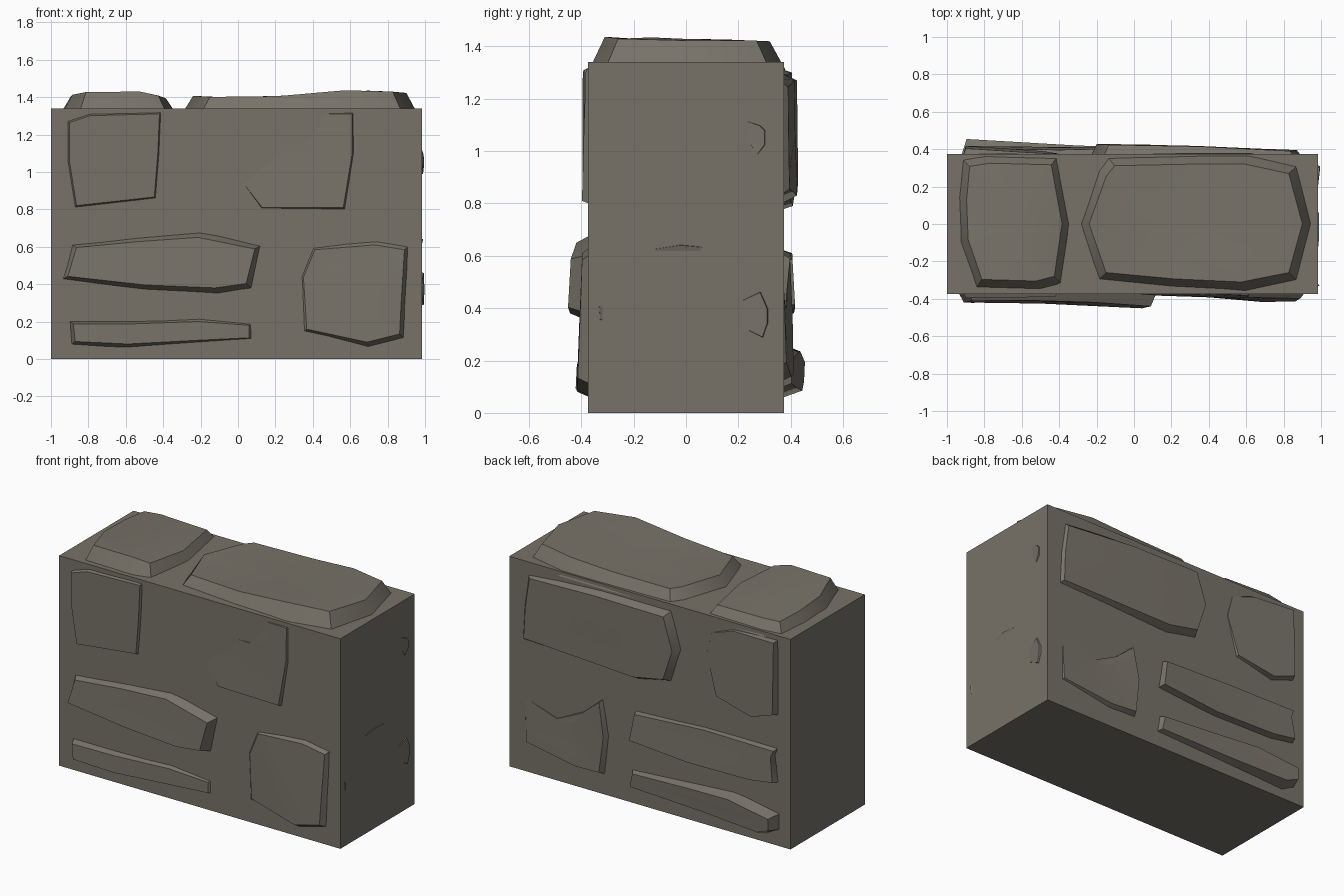
import bpy, bmesh, math

cube = bpy.data.objects.get("Cube")
if cube:
    bpy.data.objects.remove(cube)

# One plain stone colour
stone_grey = bpy.data.materials.new("stone_grey")
stone_grey.use_nodes = True
colour = (0.185, 0.17, 0.14, 1)
stone_grey.diffuse_color = colour
stone_grey.node_tree.nodes["Principled BSDF"].inputs["Base Color"].default_value = colour

LEFT, RIGHT, DEPTH, HEIGHT = -1.0, 0.985, 0.375, 1.34

# Each wall side maps (across, along, outward) to a point
SIDES = {
    "front": lambda u, v, d: (u, -DEPTH - d, v),
    "back": lambda u, v, d: (u, DEPTH + d, v),
    "top": lambda u, v, d: (u, v, HEIGHT + d),
    "end": lambda u, v, d: (RIGHT + d, u, v),
}


def finish(name, bm, smooth=True):
    bmesh.ops.recalc_face_normals(bm, faces=bm.faces[:])
    mesh = bpy.data.meshes.new(name)
    bm.to_mesh(mesh)
    bm.free()
    obj = bpy.data.objects.new(name, mesh)
    bpy.context.collection.objects.link(obj)
    mesh.materials.append(stone_grey)
    if smooth:
        bpy.ops.object.select_all(action="DESELECT")
        bpy.context.view_layer.objects.active = obj
        obj.select_set(True)
        bpy.ops.object.shade_smooth_by_angle(angle=math.radians(32))
    return obj


def stone(name, side, outline, lifts, inset=0.02):
    """Worn stone: outline on the wall, lifts = (low, high) pairs from left to right."""
    place = SIDES[side]
    us, vs = zip(*outline)
    u0, u1, v0, v1 = min(us), max(us), min(vs), max(vs)
    cu, cv = (u0 + u1) / 2, (v0 + v1) / 2

    def lift(u, v):
        s = (u - u0) / (u1 - u0) * (len(lifts) - 1)
        i = min(int(s), len(lifts) - 2)
        t, w = s - i, (v - v0) / (v1 - v0)
        low = lifts[i][0] * (1 - t) + lifts[i + 1][0] * t
        high = lifts[i][1] * (1 - t) + lifts[i + 1][1] * t
        return low * (1 - w) + high * w

    bm = bmesh.new()

    def ring(shrink, sunk=False):
        ku = max(1 - shrink / (u1 - cu), 0.1)
        kv = max(1 - shrink / (v1 - cv), 0.1)
        points = [(cu + (u - cu) * ku, cv + (v - cv) * kv) for u, v in outline]
        return [bm.verts.new(place(u, v, -0.03 if sunk else lift(u, v))) for u, v in points]

    half = min(u1 - cu, v1 - cv)
    rings = [ring(0, True), ring(inset), ring(inset + half * 0.4)]
    for a, b in zip(rings, rings[1:]):
        for i in range(len(a)):
            j = (i + 1) % len(a)
            bm.faces.new((a[i], a[j], b[j], b[i]))
    centre = bm.verts.new(place(cu, cv, lift(cu, cv)))
    last = rings[-1]
    for i in range(len(last)):
        bm.faces.new((last[i], last[(i + 1) % len(last)], centre))
    return finish(name, bm)


# Plain wall block
bm = bmesh.new()
bmesh.ops.create_cube(bm, size=1)
for v in bm.verts:
    v.co = (RIGHT if v.co.x > 0 else LEFT, math.copysign(DEPTH, v.co.y), HEIGHT if v.co.z > 0 else 0)
finish("wall_block", bm, smooth=False)

# Front stones
stone("front_upper_right_stone", "front",
      [(-.92, 1.28), (-.8, 1.32), (-.4, 1.33), (-.41, 1.1), (-.43, .85), (-.88, .8), (-.92, 1.05)],
      [(.02, .02), (.015, .015)])
stone("front_upper_left_stone", "front",
      [(-.08, 1.15), (.45, 1.15), (.48, 1.33), (.63, 1.33), (.63, 1.1), (.58, .79), (.12, .79), (0, .95)],
      [(.0, -.015), (.015, -.01), (.025, .008)])
stone("front_middle_stone", "front",
      [(-.95, .42), (-.9, .62), (-.55, .66), (-.2, .69), (.13, .61), (.08, .37), (-.1, .34), (-.5, .36)],
      [(.05, .03), (.055, .03), (.085, .06)], .04)
stone("front_lower_stone", "front",
      [(-.91, .21), (-.6, .21), (-.2, .23), (.09, .2), (.09, .1), (-.2, .08), (-.6, .05), (-.9, .07)],
      [(.05, .04), (.035, .03), (.012, .008)], .03)
stone("front_lower_left_stone", "front",
      [(.31, .45), (.38, .62), (.75, .65), (.93, .62), (.91, .3), (.9, .1), (.7, .05), (.33, .13)],
      [(.01, .0), (.045, .02), (.04, .02)], .04)

# Back stones
stone("back_upper_left_stone", "back",
      [(.87, 1.28), (.35, 1.31), (-.17, 1.31), (-.24, 1.07), (-.17, .84), (.06, .79), (.91, .82), (.9, 1.05)],
      [(.055, .05), (.045, .04), (.02, .01)], .04)
stone("back_upper_right_stone", "back",
      [(-.92, 1.32), (-.92, .83), (-.75, .77), (-.47, .83), (-.39, 1.1), (-.43, 1.25), (-.6, 1.31)],
      [(.045, .03), (.01, -.005)])
stone("back_lower_left_stone", "back",
      [(.31, .62), (.27, .38), (.3, .12), (.5, .11), (.89, .17), (.9, .48), (.65, .4), (.45, .5)],
      [(.04, .03), (.025, -.01), (.01, -.005)], .03)
stone("back_middle_stone", "back",
      [(.1, .6), (-.4, .63), (-.92, .63), (-.9, .58), (-.92, .4), (-.75, .37), (-.3, .36), (.13, .4)],
      [(.045, .03), (.035, .02), (.045, .03)])
stone("back_lower_stone", "back",
      [(.13, .22), (-.3, .25), (-.61, .27), (-.93, .21), (-.93, .1), (-.84, .05), (-.4, .07), (.15, .09)],
      [(.075, .085), (.04, .05), (.025, .03)], .035)

# Top stones
stone("top_right_stone", "top",
      [(-.95, .15), (-.93, .36), (-.8, .38), (-.4, .37), (-.33, 0), (-.38, -.33), (-.5, -.36), (-.85, -.35), (-.94, -.1)],
      [(.08, .05), (.095, .055), (.095, .055), (.05, .04)], .055)
stone("top_left_stone", "top",
      [(-.3, 0), (-.2, .3), (-.15, .37), (.3, .38), (.62, .38), (.88, .32),
       (.96, 0), (.88, -.31), (.6, -.37), (.2, -.35), (-.2, -.31)],
      [(.07, .07), (.05, .055), (.075, .065), (.105, .08), (.08, .08)], .06)

# Barely exposed stones on the end
stone("end_upper_stone", "end", [(.15, 1.15), (.29, 1.1), (.31, 1.08), (.31, 1.02), (.28, .98)],
      [(-.015, -.01), (.01, .01)], .01)
stone("end_lower_stone", "end", [(.1, .38), (.29, .47), (.32, .4), (.32, .34), (.3, .28)],
      [(-.015, -.01), (.012, .012)], .01)
stone("end_middle_stone", "end", [(-.13, .63), (-.02, .65), (.07, .64), (.05, .58), (-.1, .58)],
      [(-.01, .008), (-.01, .008)], .01)
stone("end_corner_stone", "end", [(-.335, .41), (-.32, .41), (-.3, .36), (-.33, .35)],
      [(.008, .008), (-.01, -.01)], .004)
